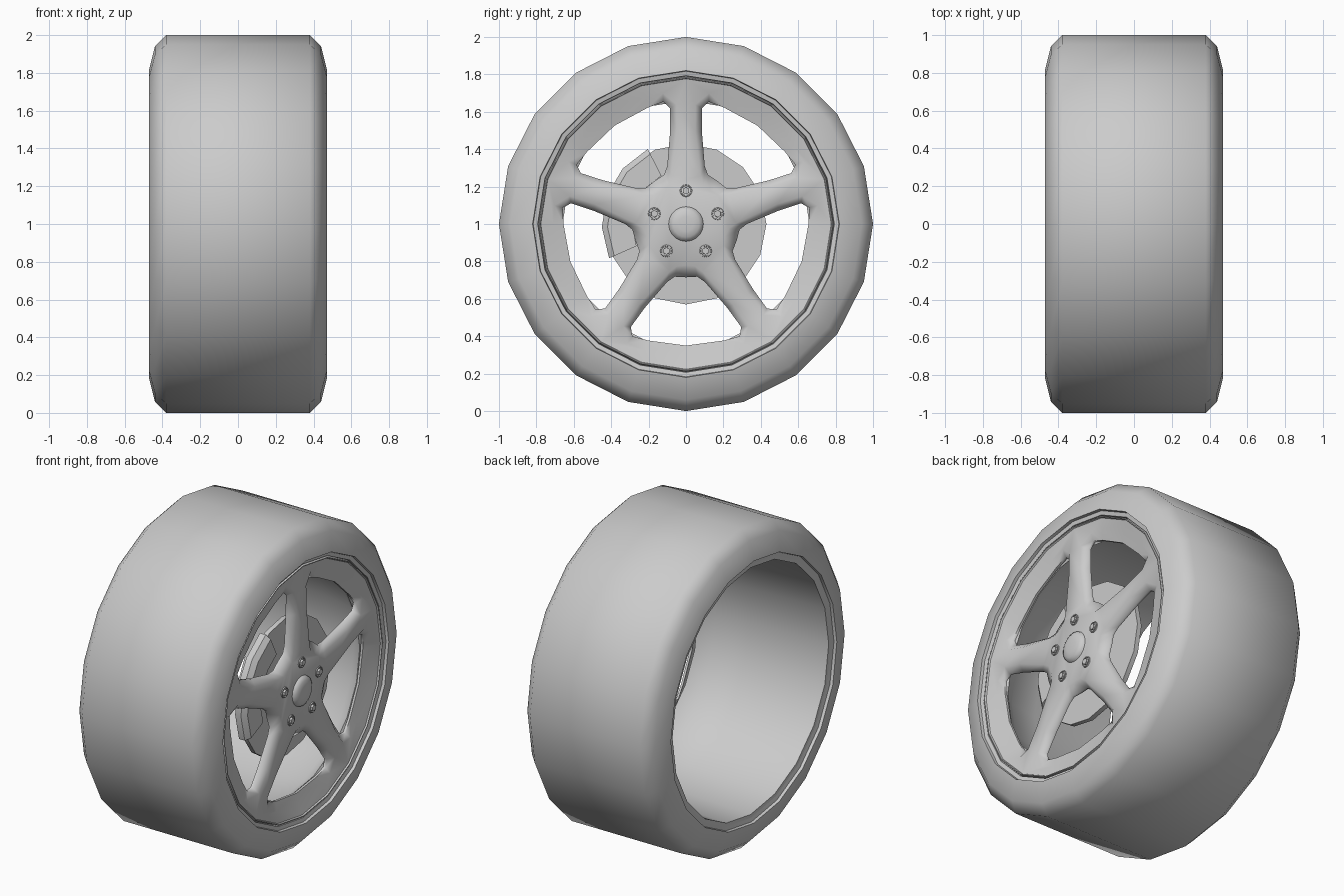
import bpy
import bmesh
from math import sin, cos, radians

if "Cube" in bpy.data.objects:
    bpy.data.objects.remove(bpy.data.objects["Cube"], do_unlink=True)

GREY = (0.6, 0.6, 0.6, 1)
grey = bpy.data.materials.new("plain grey")
grey.use_nodes = True
grey.diffuse_color = GREY
grey.node_tree.nodes["Principled BSDF"].inputs["Base Color"].default_value = GREY


def polar(x, r, angle, centre=(0, 1)):
    """Point around the axle; angle runs from straight up towards +y."""
    a = radians(angle)
    return (x, centre[0] + r * sin(a), centre[1] + r * cos(a))


def finish(bm, name, smooth):
    bmesh.ops.remove_doubles(bm, verts=bm.verts, dist=0.0005)
    bmesh.ops.recalc_face_normals(bm, faces=bm.faces)
    mesh = bpy.data.meshes.new(name)
    bm.to_mesh(mesh)
    bm.free()
    mesh.materials.append(grey)
    obj = bpy.data.objects.new(name, mesh)
    bpy.context.collection.objects.link(obj)
    bpy.ops.object.select_all(action='DESELECT')
    obj.select_set(True)
    bpy.context.view_layer.objects.active = obj
    bpy.ops.object.shade_smooth_by_angle(angle=radians(smooth))


def revolve(name, profile, steps, closed=True, start=0, sweep=360,
            centre=(0, 1), smooth=50):
    """Turn an (x, radius) profile about the axle direction."""
    bm = bmesh.new()
    rings = [[bm.verts.new(polar(x, r, start + sweep * i / steps, centre))
              for x, r in profile] for i in range(steps + 1)]
    n = len(profile)
    for a, b in zip(rings, rings[1:]):
        for j in range(n if closed else n - 1):
            k = (j + 1) % n
            bm.faces.new((a[j], a[k], b[k], b[j]))
    if sweep < 360:
        bm.faces.new(rings[0])
        bm.faces.new(rings[-1])
    finish(bm, name, smooth)


# Tyre: flat tread, chamfered shoulders, walls and stepped inner beads
side = [(0.38, 1.0), (0.44, 0.94), (0.47, 0.82), (0.452, 0.817),
        (0.447, 0.793), (0.425, 0.79)]
revolve("tyre", side + [(-x, r) for x, r in reversed(side)], 20, smooth=60)

# Rim: front lip, rear flange and a barrel narrowing towards the windows
revolve("rim", [(0.38, 0.66), (0.437, 0.775), (0.452, 0.78), (0.452, 0.785),
                (0.42, 0.793), (-0.447, 0.793), (-0.447, 0.772),
                (0.10, 0.755), (0.30, 0.72)], 20)

# Wheel face: outline of half a window as (angle from spoke, radius)
window = [(36, 0.285), (24, 0.288), (18, 0.325), (9.8, 0.5),
          (7.8, 0.625), (10.5, 0.665), (18, 0.655), (36, 0.65)]
# Raised front edge around it as (x, angle, radius)
ridge = [(0.44, 36, 0.22), (0.44, 24, 0.23), (0.44, 17, 0.27),
         (0.44, 5.7, 0.5), (0.437, 4.5, 0.64), (0.42, 10, 0.71),
         (0.42, 18, 0.71), (0.42, 36, 0.705)]
middle = [(0.405, a, r) for a, r in window]
back = [(0.39, a, r) for a, r in window]


def build_spokes():
    bm = bmesh.new()
    cache = {}

    def vert(p):
        key = tuple(round(c, 4) for c in p)
        if key not in cache:
            cache[key] = bm.verts.new(p)
        return cache[key]

    hubs = {"front": [], "back": []}
    for k in range(5):
        def place(loop, s):
            return [vert(polar(x, r, 72 * k + s * a)) for x, a, r in loop]

        for label, loop in (("front", ridge), ("back", back)):
            p, m = place(loop, 1), place(loop, -1)
            hubs[label] += [m[1], m[2], p[2], p[1], p[0]]
            # Spoke arm and its flare into the outer band
            for i in (2, 3):
                bm.faces.new((p[i], p[i + 1], m[i + 1], m[i]))
            for s, q in ((1, p), (-1, m)):
                edge = place([(0.442, a, 0.777) for a in (0, 18, 36)], s)
                bm.faces.new((q[4], q[5], q[6], edge[1], edge[0]))
                bm.faces.new((q[6], q[7], edge[2], edge[1]))
            bm.faces.new((p[4], edge[0], m[4]))
        # Bevelled and straight walls of the windows
        for s in (1, -1):
            loops = [place(loop, s) for loop in (ridge, middle, back)]
            for a, b in zip(loops, loops[1:]):
                for i in range(len(window) - 1):
                    bm.faces.new((a[i], a[i + 1], b[i + 1], b[i]))
    for loop in hubs.values():
        bm.faces.new(loop)
    finish(bm, "spokes", 65)


build_spokes()

# Domed centre cap
revolve("centre_cap", [(0.43, 0.096), (0.45, 0.09), (0.463, 0.07),
                       (0.468, 0.04), (0.469, 0)], 20, closed=False)

# Lug nuts, each in a raised collar
for i in range(5):
    _, y, z = polar(0, 0.178, 72 * i)
    revolve(f"lug_collar_{i + 1}", [(0.43, 0.036), (0.446, 0.032),
                                    (0.446, 0.027), (0.43, 0.024)],
            12, centre=(y, z))
    revolve(f"lug_nut_{i + 1}", [(0.43, 0.02), (0.454, 0.019), (0.454, 0)],
            6, closed=False, centre=(y, z), smooth=20)

# Brake disc with its hub, and the caliper clasping the rear side
revolve("brake_disc", [(0.305, 0), (0.305, 0.43), (0.335, 0.43), (0.335, 0.16),
                       (0.39, 0.14), (0.39, 0)], 16, closed=False)
revolve("brake_caliper", [(0.295, 0.29), (0.295, 0.45), (0.335, 0.45),
                          (0.36, 0.42), (0.36, 0.29)],
        4, start=-114, sweep=87, smooth=30)
